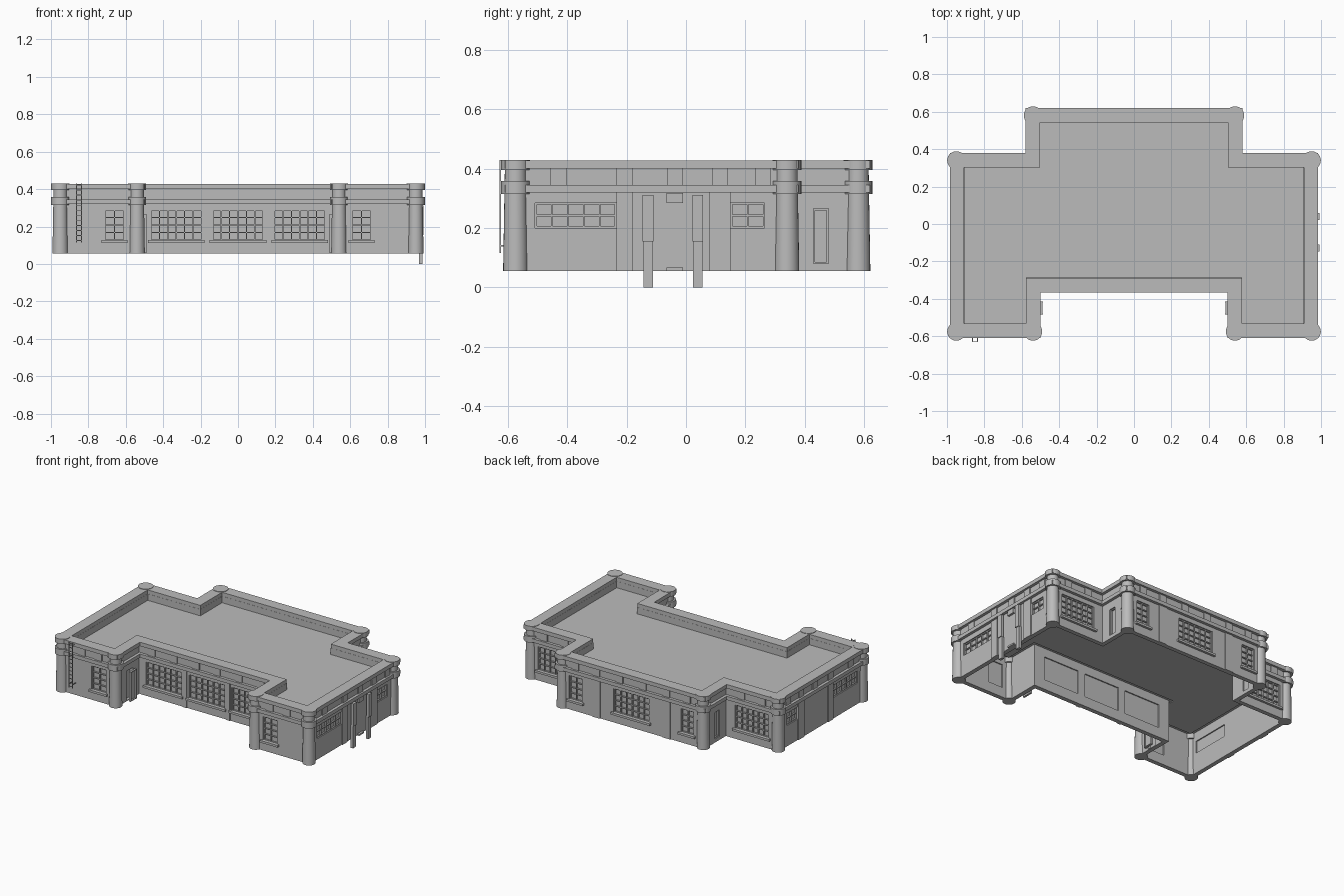
import bpy, bmesh, math
from mathutils import Matrix, Vector

if "Cube" in bpy.data.objects:
    bpy.data.objects.remove(bpy.data.objects["Cube"], do_unlink=True)

GREY = (0.5, 0.5, 0.5, 1.0)
concrete = bpy.data.materials.new("concrete_grey")
concrete.use_nodes = True
concrete.diffuse_color = GREY
concrete.node_tree.nodes["Principled BSDF"].inputs["Base Color"].default_value = GREY

# Right half of the plan, mirrored to give the full outline
HALF = [(0.50, -0.365), (0.50, -0.61), (0.985, -0.61),
        (0.985, 0.38), (0.58, 0.38), (0.58, 0.62)]
PLAN = [Vector(p) for p in HALF + [(-x, y) for x, y in reversed(HALF)]]
WALL = 0.02            # wall plane sits this far inside the outline
BASE, TOP = 0.055, 0.43


def finish(name, bm, smooth=False):
    bmesh.ops.recalc_face_normals(bm, faces=bm.faces)
    mesh = bpy.data.meshes.new(name)
    bm.to_mesh(mesh)
    bm.free()
    mesh.materials.append(concrete)
    ob = bpy.data.objects.new(name, mesh)
    bpy.context.collection.objects.link(ob)
    if smooth:
        bpy.ops.object.select_all(action='DESELECT')
        ob.select_set(True)
        bpy.context.view_layer.objects.active = ob
        bpy.ops.object.shade_smooth_by_angle(angle=math.radians(35))
    return ob


def offset(d):
    """Plan outline moved outward by d."""
    out = []
    for i, p in enumerate(PLAN):
        a = (p - PLAN[i - 1]).normalized()
        b = (PLAN[(i + 1) % len(PLAN)] - p).normalized()
        out.append(p + d * Vector((a.y + b.y, -a.x - b.x)))
    return out


def ring(name, d_out, d_in, z0, z1, slope=0.0):
    """Closed wall or band following the plan."""
    bm = bmesh.new()
    section = [(d_out, z0), (d_out, z1), (d_in, z1), (d_in - slope, z0)]
    loops = [[bm.verts.new((*p, z)) for p in offset(d)] for d, z in section]
    n = len(PLAN)
    for k in range(4):
        a, b = loops[k], loops[(k + 1) % 4]
        for i in range(n):
            j = (i + 1) % n
            bm.faces.new((a[i], a[j], b[j], b[i]))
    return finish(name, bm)


def box(bm, frame, x0, x1, y0, y1, z0, z1):
    m = frame @ Matrix.Translation(((x0 + x1) / 2, (y0 + y1) / 2, (z0 + z1) / 2))
    bmesh.ops.create_cube(bm, size=1, matrix=m @ Matrix.Diagonal((x1 - x0, y1 - y0, z1 - z0, 1)))


def facing(x, y, turn):
    """Frame on a wall: local -y points out, turn in degrees about z."""
    return Matrix.Translation((x, y, 0)) @ Matrix.Rotation(math.radians(turn), 4, 'Z')


# Roof slab
bm = bmesh.new()
face = bm.faces.new([bm.verts.new((*p, 0.345)) for p in offset(-0.07)])
slab = bmesh.ops.extrude_face_region(bm, geom=[face])["geom"]
bmesh.ops.translate(bm, vec=(0, 0, 0.01), verts=[v for v in slab if isinstance(v, bmesh.types.BMVert)])
finish("roof", bm)

# Walls, parapet and bands
walls = ring("walls", -WALL, -0.05, BASE, 0.35)
ring("parapet", -WALL, -0.078, 0.35, 0.40)
ring("top_band", 0, -0.077, 0.40, TOP - 0.003)
ring("lower_band", 0, -0.04, 0.32, 0.345)

# Round corner pillars with collars
pillars, collars = bmesh.new(), bmesh.new()


def drum(bm, x, y, r0, r1, z0, z1):
    bmesh.ops.create_cone(bm, cap_ends=True, segments=24, radius1=r0, radius2=r1, depth=z1 - z0,
                          matrix=Matrix.Translation((x, y, (z0 + z1) / 2)))


for side in (-1, 1):
    for x, y in ((0.95, -0.575), (0.54, -0.575), (0.95, 0.34), (0.54, 0.58)):
        drum(pillars, side * x, y, 0.042, 0.036, BASE, 0.41)
        for z0, z1 in ((0.315, 0.358), (0.396, TOP)):
            drum(collars, side * x, y, 0.049, 0.049, z0, z1)
finish("corner_pillars", pillars, True)
finish("pillar_collars", collars, True)

# Windows and doors: cutters, glazing, bars and sills
cutter, glass, bars, sills = (bmesh.new() for _ in range(4))


def opening(frame, w, z0, z1, cols, rows, sill=True):
    h = w / 2
    box(cutter, frame, -h, h, -0.05, 0.06, z0, z1)
    box(glass, frame, -h, h, 0.018, 0.022, z0, z1)
    t = 0.003
    for i in range(cols + 1):
        x = -h + t + (w - 2 * t) * i / cols
        box(bars, frame, x - t, x + t, 0.007, 0.02, z0, z1)
    for i in range(rows + 1):
        z = z0 + t + (z1 - z0 - 2 * t) * i / rows
        box(bars, frame, -h, h, 0.008, 0.02, z - t, z + t)
    if sill:
        box(sills, frame, -h - 0.014, h + 0.014, -0.016, 0.02, z0 - 0.012, z0 + 0.003)


Z0, Z1 = 0.125, 0.29
opening(facing(0, -0.345, 0), 0.275, Z0, Z1, 6, 4)       # front centre
opening(facing(0, 0.60, 180), 0.275, Z0, Z1, 6, 4)       # back centre
for s in (-1, 1):
    opening(facing(s * 0.33, -0.345, 0), 0.275, Z0, Z1, 6, 4)
    opening(facing(s * 0.66, -0.59, 0), 0.11, Z0, Z1, 2, 4)
    opening(facing(s * 0.43, 0.60, 180), 0.10, Z0, Z1, 2, 4)
    opening(facing(s * 0.76, 0.36, 180), 0.26, Z0, Z1, 6, 4)
    # side windows
    opening(facing(s * 0.965, -0.372, s * 90), 0.275, 0.20, 0.285, 5, 2, False)
    opening(facing(s * 0.965, 0.208, s * 90), 0.115, 0.20, 0.285, 2, 2, False)
    # doors in the notches
    opening(facing(s * 0.56, 0.455, s * 90), 0.05, 0.08, 0.265, 1, 1, False)
    opening(facing(s * 0.48, -0.45, -s * 90), 0.07, 0.06, 0.265, 1, 1, False)

cut = finish("opening_cutter", cutter)
mod = walls.modifiers.new("openings", 'BOOLEAN')
mod.operation, mod.solver, mod.object = 'DIFFERENCE', 'EXACT', cut
bpy.context.view_layer.objects.active = walls
bpy.ops.object.modifier_apply(modifier=mod.name)
bpy.data.objects.remove(cut, do_unlink=True)
finish("window_panes", glass)
finish("window_bars", bars)
finish("window_sills", sills)

# Flat pilasters between windows and strips along the frieze
pilasters, strips = bmesh.new(), bmesh.new()


def upright(frame, w):
    box(pilasters, frame, -w / 2, w / 2, -0.006, 0.005, BASE, 0.325)


def frieze(frame, positions):
    for u in positions:
        box(strips, frame, u - 0.027, u + 0.027, -0.007, 0.005, 0.34, 0.405)


for s in (-1, 1):
    upright(facing(s * 0.167, -0.345, 0), 0.03)
    upright(facing(s * 0.27, 0.60, 180), 0.06)
    upright(facing(s * 0.965, -0.207, s * 90), 0.055)
    upright(facing(s * 0.965, 0.115, s * 90), 0.07)
    frieze(facing(s * 0.965, 0, s * 90), [s * y for y in (-0.43, -0.207, -0.037, 0.115, 0.26)])
    frieze(facing(s * 0.66, -0.59, 0), (-0.0, 0.13 * s))
    frieze(facing(s * 0.76, 0.36, 180), (-0.08, 0.08))
frieze(facing(0, -0.345, 0), (-0.42, -0.25, -0.08, 0.08, 0.25, 0.42))
frieze(facing(0, 0.60, 180), (-0.43, -0.27, -0.09, 0.09, 0.27, 0.43))
finish("pilasters", pilasters)
finish("frieze_strips", strips)

# Side posts, lamp and step
ID = Matrix.Identity(4)
posts, fittings = bmesh.new(), bmesh.new()
for y in (-0.128, 0.04):
    box(posts, ID, 0.968, 0.987, y - 0.016, y + 0.016, 0, 0.157)
    box(posts, ID, 0.974, 0.993, y - 0.018, y + 0.018, 0.155, 0.312)
box(fittings, ID, 0.95, 0.98, -0.065, -0.01, 0.285, 0.318)
box(fittings, ID, 0.95, 0.98, -0.065, -0.01, BASE, 0.066)
finish("side_posts", posts)
finish("side_fittings", fittings)

# Wall ladder
ladder = bmesh.new()
for x in (-0.863, -0.837):
    box(ladder, ID, x - 0.002, x + 0.002, -0.63, -0.624, 0.115, TOP)
for i in range(12):
    z = 0.125 + i * 0.027
    box(ladder, ID, -0.863, -0.837, -0.629, -0.625, z - 0.002, z + 0.002)
for z in (0.14, 0.415):
    for x in (-0.863, -0.837):
        box(ladder, ID, x - 0.002, x + 0.002, -0.626, -0.585, z - 0.002, z + 0.002)
finish("ladder", ladder)
